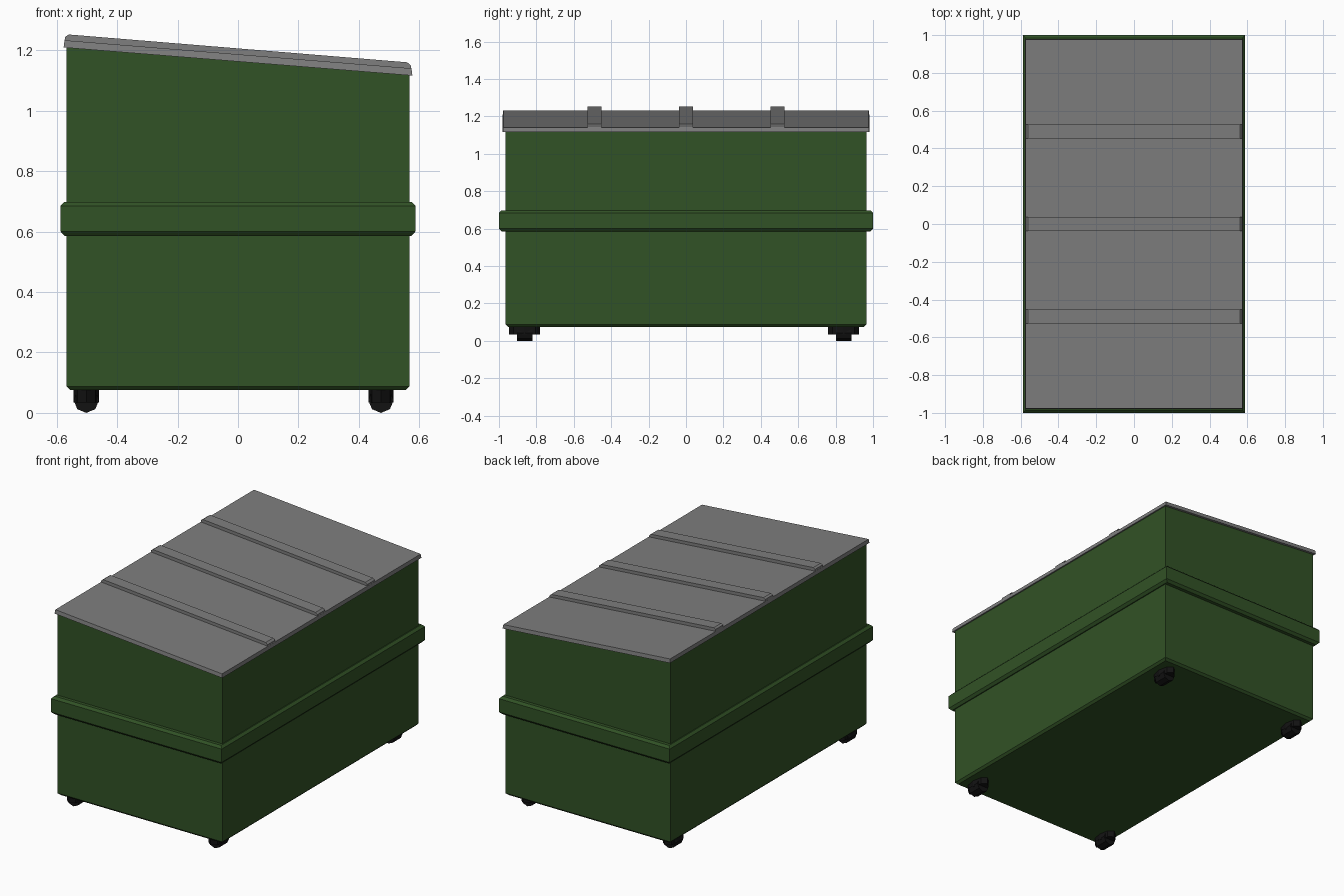
import bpy, math

if "Cube" in bpy.data.objects:
    bpy.data.objects.remove(bpy.data.objects["Cube"])


def material(name, rgb):
    m = bpy.data.materials.new(name)
    m.diffuse_color = (*rgb, 1)
    m.use_nodes = True
    m.node_tree.nodes["Principled BSDF"].inputs["Base Color"].default_value = m.diffuse_color
    return m


GREEN = material("dark green", (0.031, 0.084, 0.019))
GREY = material("lid grey", (0.21, 0.21, 0.21))
BLACK = material("wheel black", (0.006, 0.006, 0.006))


def make(name, verts, faces, mat):
    me = bpy.data.meshes.new(name)
    me.from_pydata(verts, [], faces)
    me.materials.append(mat)
    ob = bpy.data.objects.new(name, me)
    bpy.context.collection.objects.link(ob)
    return ob


def stack(name, rings, mat):
    """Closed solid through 4-sided rings (half x, half y, z on left, z on right)."""
    v, f = [], []
    for hx, hy, zl, zr in rings:
        v += [(-hx, -hy, zl), (hx, -hy, zr), (hx, hy, zr), (-hx, hy, zl)]
    for r in range(len(rings) - 1):
        for i in range(4):
            j = (i + 1) % 4
            f.append((4*r + i, 4*r + j, 4*r + 4 + j, 4*r + 4 + i))
    n = len(v)
    f += [(3, 2, 1, 0), (n - 4, n - 3, n - 2, n - 1)]
    return make(name, v, f, mat)


def extrude_y(name, profile, y0, y1, mat):
    """Counter-clockwise xz profile (seen from the front) extruded along y."""
    n = len(profile)
    v = [(x, y, z) for y in (y0, y1) for x, z in profile]
    f = [tuple(range(n)), tuple(reversed(range(n, 2*n)))]
    f += [((i + 1) % n, i, n + i, n + (i + 1) % n) for i in range(n)]
    return make(name, v, f, mat)


# bin body with chamfered foot and sloping top
stack("body", [(0.555, 0.952, 0.075, 0.075), (0.568, 0.965, 0.088, 0.088),
               (0.568, 0.965, 1.212, 1.119)], GREEN)

# chamfered band around the middle
stack("band", [(0.574, 0.986, 0.586, 0.586), (0.588, 1.0, 0.601, 0.601),
               (0.588, 1.0, 0.684, 0.684), (0.574, 0.986, 0.698, 0.698)], GREEN)

# sloping lid
stack("lid", [(0.577, 0.98, 1.209, 1.116), (0.574, 0.977, 1.233, 1.140)], GREY)

# raised ribs across the lid
for i, y in enumerate((-0.49, 0, 0.49)):
    extrude_y(f"lid_rib_{i}", [(-0.574, 1.230), (0.574, 1.137), (0.572, 1.149),
                               (0.560, 1.160), (-0.560, 1.252), (-0.572, 1.244)],
              y - 0.037, y + 0.037, GREY)

# four casters: octagonal wheel and mounting bracket
for x in (-0.502, 0.473):
    for y in (-0.863, 0.843):
        wheel = [(x + 0.042*math.cos(k*math.pi/4), 0.042 + 0.042*math.sin(k*math.pi/4))
                 for k in range(8)]
        extrude_y("caster_wheel", wheel, y - 0.041, y + 0.041, BLACK)
        v, f = [], []
        for z in (0.035, 0.078):
            v += [(x + 0.042*math.cos(k*math.pi/4), y + 0.083*math.sin(k*math.pi/4), z)
                  for k in range(8)]
        f = [(k, (k + 1) % 8, 8 + (k + 1) % 8, 8 + k) for k in range(8)]
        f += [tuple(reversed(range(8))), tuple(range(8, 16))]
        make("caster_bracket", v, f, BLACK)
